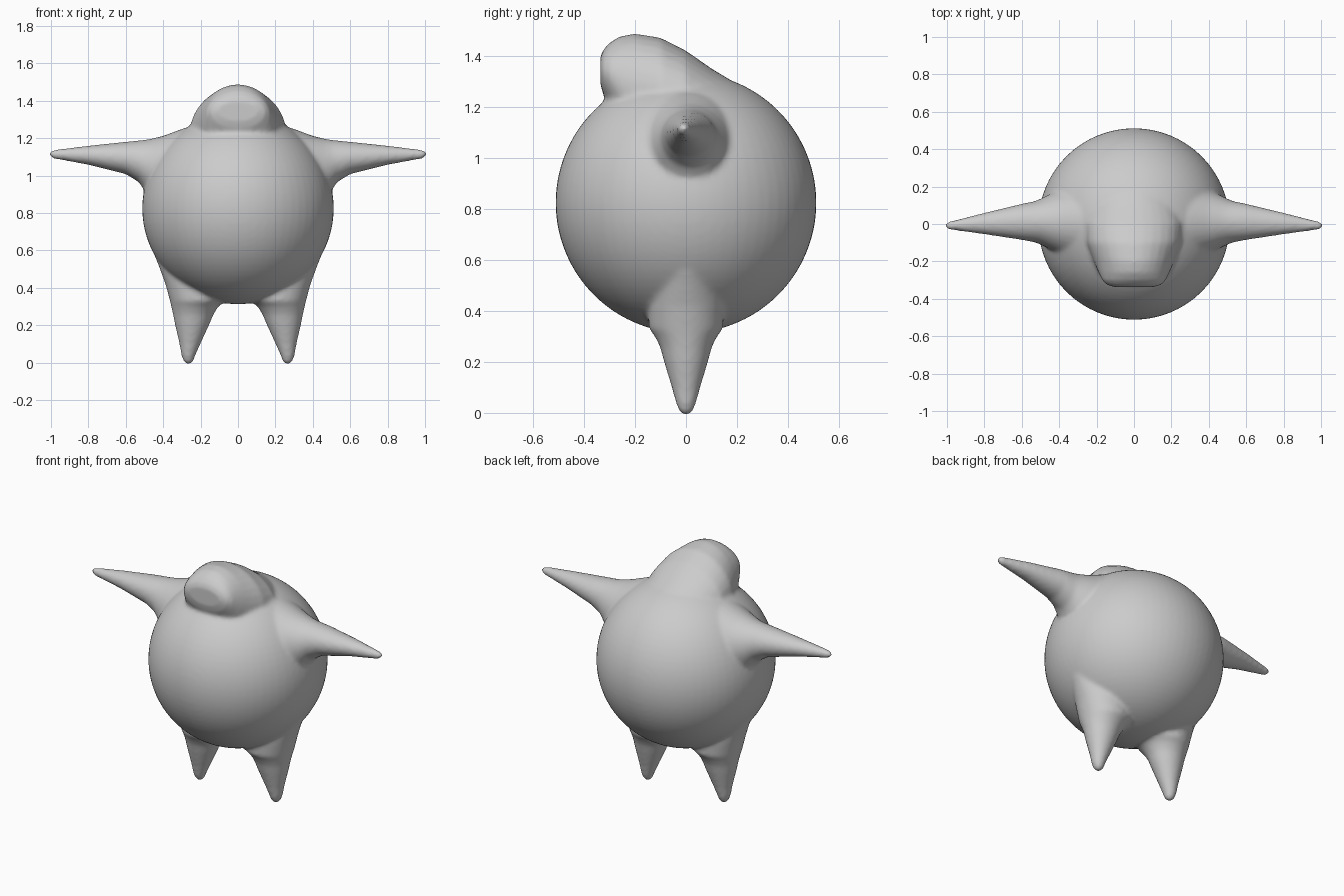
import bpy, bmesh, math
from mathutils import Vector

bm = bmesh.new()
SIDES = 32


def loft(rings, place):
    """Closed skin over ellipses: (position, a_min, a_max, b_min, b_max)."""
    loops = []
    for p, a0, a1, b0, b1 in rings:
        loop = []
        for i in range(SIDES):
            t = 2 * math.pi * i / SIDES
            a = (a0 + a1) / 2 + (a1 - a0) / 2 * math.cos(t)
            b = (b0 + b1) / 2 + (b1 - b0) / 2 * math.sin(t)
            loop.append(bm.verts.new(place(p, a, b)))
        loops.append(loop)
    faces = [bm.faces.new(loops[0]), bm.faces.new(loops[-1])]
    for low, high in zip(loops, loops[1:]):
        for i in range(SIDES):
            j = (i + 1) % SIDES
            faces.append(bm.faces.new((low[i], low[j], high[j], high[i])))
    bmesh.ops.recalc_face_normals(bm, faces=faces)


# Round body
ball = bmesh.ops.create_uvsphere(bm, u_segments=64, v_segments=40, radius=0.512)
bmesh.ops.translate(bm, verts=ball["verts"], vec=Vector((0, 0, 0.825)))

# Flared arm: x, y range, z range
arm = [
    (0.20, -0.20, 0.22, 0.82, 1.28),
    (0.30, -0.20, 0.22, 0.82, 1.25),
    (0.40, -0.16, 0.18, 0.85, 1.213),
    (0.46, -0.13, 0.155, 0.88, 1.198),
    (0.50, -0.11, 0.135, 0.92, 1.191),
    (0.53, -0.098, 0.122, 0.965, 1.188),
    (0.60, -0.085, 0.108, 1.008, 1.181),
    (0.80, -0.055, 0.060, 1.058, 1.160),
    (0.95, -0.035, 0.022, 1.085, 1.142),
    (0.99, -0.030, 0.014, 1.092, 1.137),
    (1.008, -0.018, 0.002, 1.105, 1.127),
]
# Flared leg: z, x range, y range
leg = [
    (-0.008, 0.253, 0.277, -0.012, 0.012),
    (0.010, 0.238, 0.293, -0.029, 0.029),
    (0.040, 0.227, 0.303, -0.040, 0.040),
    (0.10, 0.201, 0.313, -0.056, 0.056),
    (0.20, 0.155, 0.336, -0.086, 0.086),
    (0.26, 0.130, 0.348, -0.102, 0.102),
    (0.30, 0.105, 0.357, -0.122, 0.122),
    (0.33, 0.07, 0.364, -0.145, 0.145),
    (0.42, 0.07, 0.388, -0.15, 0.15),
    (0.52, 0.10, 0.425, -0.13, 0.13),
    (0.62, 0.15, 0.465, -0.10, 0.10),
    (0.70, 0.20, 0.485, -0.06, 0.06),
]
for s in (-1, 1):
    loft(arm, lambda p, a, b: (s * p, a, b))
    loft(leg, lambda p, a, b: (s * a, b, p))

# Snout-like head running back into the body: y, x half width, z range
head = [
    (-0.336, 0.11, 1.29, 1.40),
    (-0.325, 0.145, 1.25, 1.425),
    (-0.30, 0.17, 1.20, 1.453),
    (-0.26, 0.19, 1.10, 1.478),
    (-0.20, 0.215, 1.02, 1.489),
    (-0.10, 0.255, 1.00, 1.473),
    (0.00, 0.265, 1.00, 1.422),
    (0.10, 0.24, 1.00, 1.352),
    (0.20, 0.20, 1.00, 1.292),
]
loft([(y, -w, w, z0, z1) for y, w, z0, z1 in head], lambda p, a, b: (a, p, b))

mesh = bpy.data.meshes.new("creature_body")
bm.to_mesh(mesh)
bm.free()
body = bpy.data.objects.new("creature_body", mesh)
bpy.context.collection.objects.link(body)

grey = bpy.data.materials.new("light grey")
grey.diffuse_color = (0.6, 0.6, 0.6, 1)
mesh.materials.append(grey)

# Fuse the parts into one skin and soften the joins
fuse = body.modifiers.new("fuse", 'REMESH')
fuse.mode = 'VOXEL'
fuse.voxel_size = 0.012
fuse.use_smooth_shade = True
soften = body.modifiers.new("soften", 'SMOOTH')
soften.factor = 0.5
soften.iterations = 6
